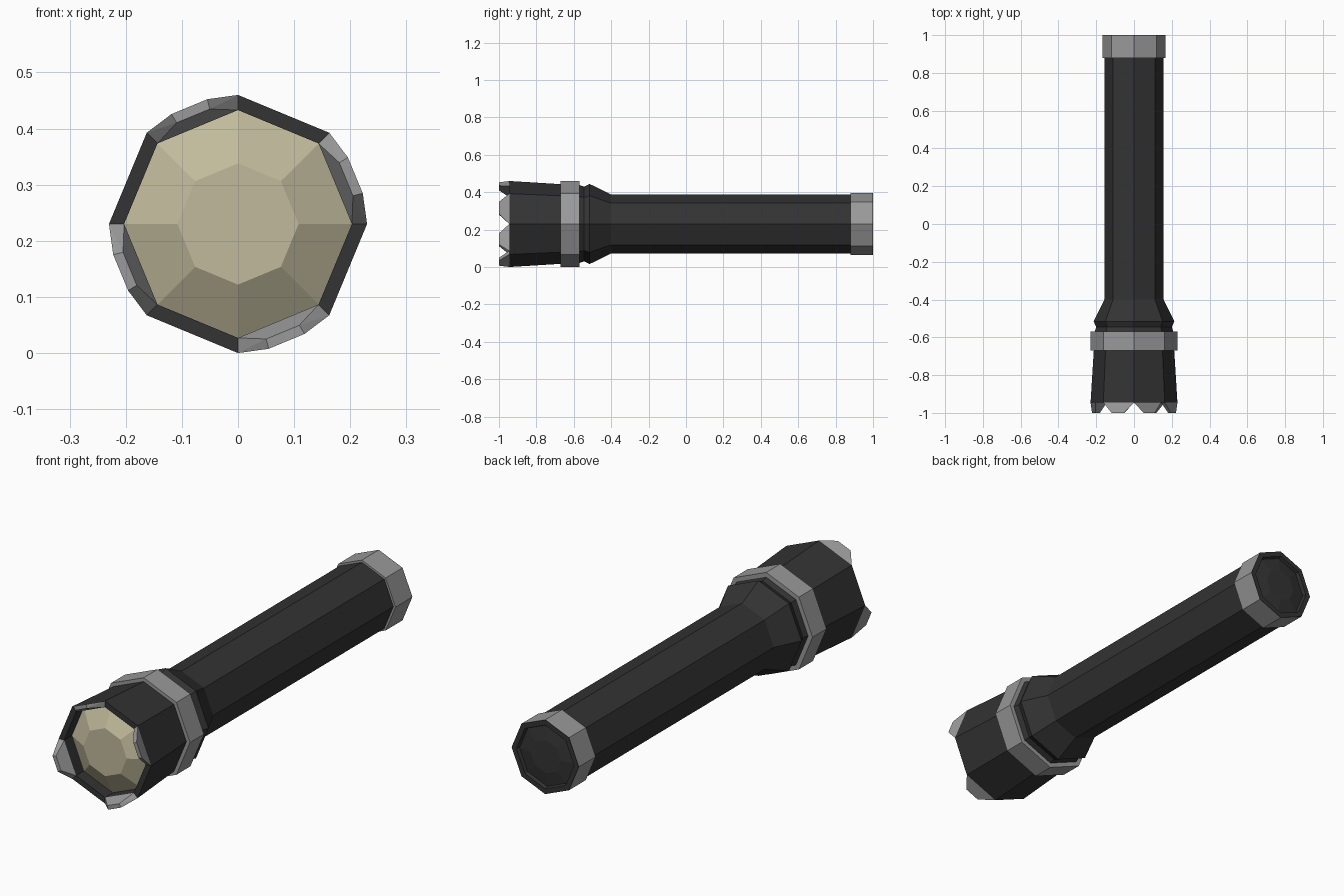
import bpy, bmesh
from math import cos, sin, radians

cube = bpy.data.objects.get("Cube")
if cube:
    bpy.data.objects.remove(cube)

AXIS_Z = 0.23
SIDES = 8


def material(name, color):
    m = bpy.data.materials.new(name)
    m.use_nodes = True
    m.diffuse_color = (*color, 1)
    m.node_tree.nodes["Principled BSDF"].inputs["Base Color"].default_value = (*color, 1)
    return m


black = material("black rubber", (0.033, 0.033, 0.033))
grey = material("grey metal", (0.32, 0.32, 0.32))
cream = material("cream lens", (0.53, 0.49, 0.33))


def point(angle, r, y):
    a = radians(angle)
    return (r * cos(a), y, AXIS_Z + r * sin(a))


def finish(name, bm, mat):
    bmesh.ops.recalc_face_normals(bm, faces=bm.faces)
    mesh = bpy.data.meshes.new(name)
    bm.to_mesh(mesh)
    bm.free()
    mesh.materials.append(mat)
    ob = bpy.data.objects.new(name, mesh)
    bpy.context.scene.collection.objects.link(ob)
    return ob


def turned(name, profile, mat, closed=False):
    """Octagonal solid through (y, radius) stations; closed makes a hollow ring."""
    bm = bmesh.new()
    rings = [[bm.verts.new(point(i * 360 / SIDES, r, y)) for i in range(SIDES)]
             for y, r in profile]
    pairs = list(zip(rings, rings[1:]))
    if closed:
        pairs.append((rings[-1], rings[0]))
    else:
        bm.faces.new(rings[0])
        bm.faces.new(rings[-1])
    for a, b in pairs:
        for i in range(SIDES):
            j = (i + 1) % SIDES
            bm.faces.new((a[i], a[j], b[j], b[i]))
    return finish(name, bm, mat)


# Head with recessed front, neck groove, flare, handle and tail plug
turned("body", [
    (-0.88, 0.203), (-0.945, 0.203), (-0.945, 0.23), (-0.67, 0.213),
    (-0.575, 0.21), (-0.545, 0.2), (-0.515, 0.214), (-0.40, 0.157),
    (0.90, 0.157)], black)

# Faceted lens
turned("lens", [(-0.882, 0.203), (-0.89, 0.203), (-0.944, 0.108)], cream)

# Metal bands
turned("head_band", [(-0.67, 0.2), (-0.67, 0.23), (-0.57, 0.23), (-0.57, 0.2)],
       grey, closed=True)
turned("tail_band", [(0.88, 0.15), (0.88, 0.167), (0.998, 0.167), (0.998, 0.15)],
       grey, closed=True)

# Tail button with raised rim and shallow dome
turned("tail_button", [
    (0.89, 0.15), (0.998, 0.15), (0.998, 0.167), (1.0, 0.167), (1.0, 0.143),
    (0.985, 0.138), (0.995, 0.075)], black)

# Four crown teeth on alternate sides of the bezel
for n in range(4):
    start = n * 90
    bm = bmesh.new()
    for angle, r, y in ((0, 0.23, -0.945), (45, 0.23, -0.945),
                        (0, 0.203, -0.945), (45, 0.203, -0.945),
                        (13.8, 0.229, -1), (31.2, 0.229, -1),
                        (13.8, 0.211, -1), (31.2, 0.211, -1)):
        bm.verts.new(point(start + angle, r, y))
    bmesh.ops.convex_hull(bm, input=bm.verts)
    bmesh.ops.dissolve_limit(bm, angle_limit=radians(1), verts=bm.verts, edges=bm.edges)
    finish(f"crown_tooth_{n + 1}", bm, grey)
